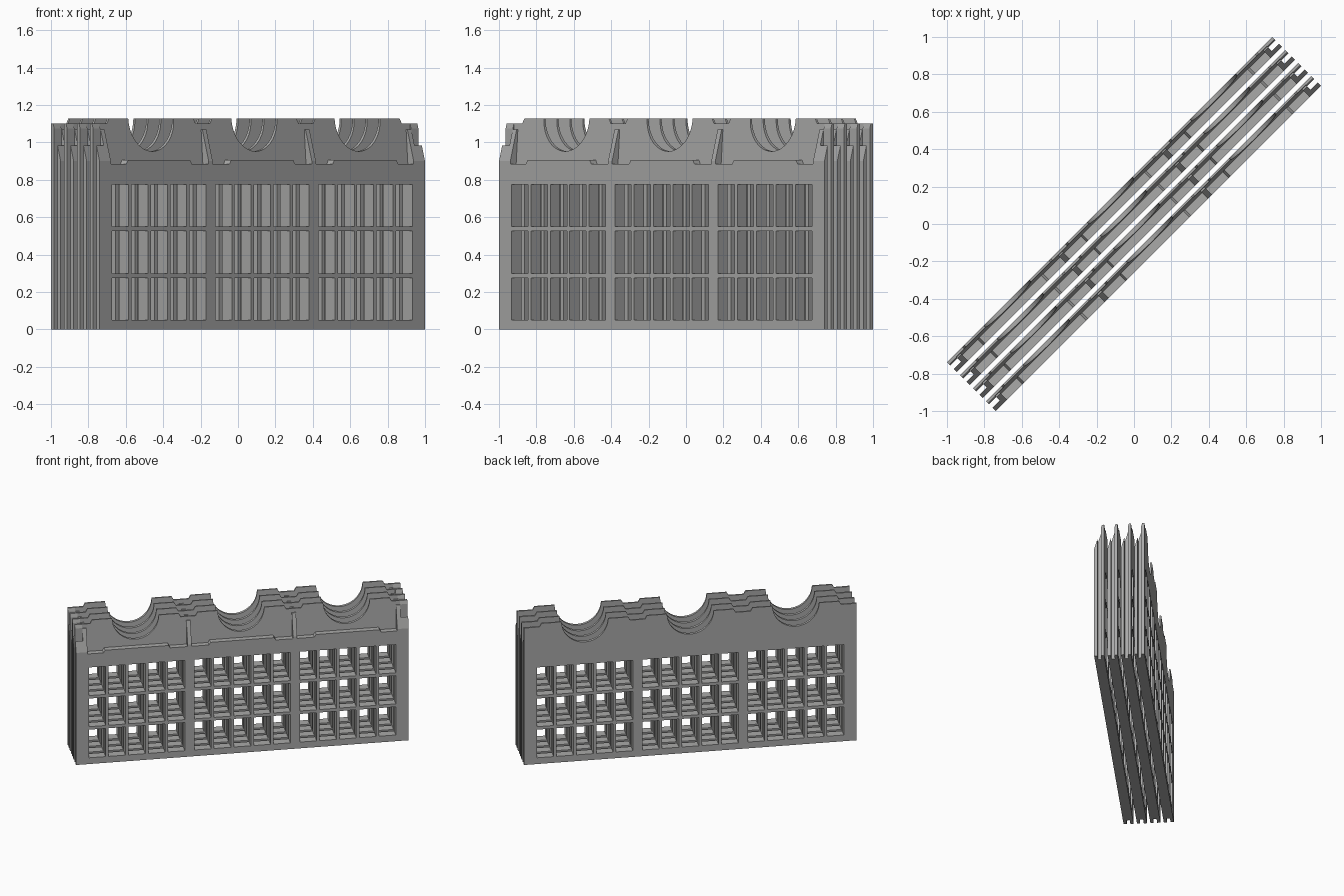
import bpy, bmesh, math
from mathutils import Matrix

cube = bpy.data.objects.get("Cube")
if cube:
    bpy.data.objects.remove(cube, do_unlink=True)

GREY = (0.4, 0.4, 0.395, 1)
mat = bpy.data.materials.new("concrete_grey")
mat.use_nodes = True
mat.diffuse_color = GREY
mat.node_tree.nodes["Principled BSDF"].inputs["Base Color"].default_value = GREY

HALF = 0.0365                  # half thickness of a panel
END, CORE = 1.23, 1.175        # half length with and without the end prongs
PITCH = 0.098                  # distance between panels
LEDGE = 0.885                  # top of the lower body
BAYS = (-0.78, 0, 0.78)


def to_mesh(bm, name):
    bmesh.ops.remove_doubles(bm, verts=bm.verts, dist=1e-5)
    bmesh.ops.recalc_face_normals(bm, faces=bm.faces)
    mesh = bpy.data.meshes.new(name)
    bm.to_mesh(mesh)
    bm.free()
    mesh.materials.append(mat)
    return mesh


def add_prism(bm, start, end):
    """Join two matching outlines into a closed solid."""
    a = [bm.verts.new(p) for p in start]
    b = [bm.verts.new(p) for p in end]
    n = len(a)
    bm.faces.new(a)
    bm.faces.new(b[::-1])
    for i in range(n):
        j = (i + 1) % n
        bm.faces.new((a[i], b[i], b[j], a[j]))


def add_profile(bm, profile, x0, x1):
    add_prism(bm, [(x0, y, z) for y, z in profile], [(x1, y, z) for y, z in profile])


def slope(y):
    return min(1.1, 0.9 + (y + HALF) * 3.5)


# Lower body: a slab with window openings, built on a grid of cells
def lattice():
    xs, zs, open_x, open_z = [-CORE, CORE], [0, LEDGE], [], []
    for bay in BAYS:
        for col in range(-2, 3):
            c = bay + col * 0.1463
            open_x.append((c - 0.062, c + 0.062))
    for row in range(3):
        z = 0.05 + row * 0.25
        open_z.append((z, z + 0.226))
    xs = sorted(xs + [v for pair in open_x for v in pair])
    zs = sorted(zs + [v for pair in open_z for v in pair])
    nx, nz = len(xs) - 1, len(zs) - 1

    def solid(i, k):
        inside = 0 <= i < nx and 0 <= k < nz
        return inside and not (i % 2 and k % 2)

    bm = bmesh.new()

    def quad(*pts):
        bm.faces.new([bm.verts.new(p) for p in pts])

    for i in range(nx):
        for k in range(nz):
            if not solid(i, k):
                continue
            x0, x1, z0, z1 = xs[i], xs[i + 1], zs[k], zs[k + 1]
            for y in (-HALF, HALF):
                quad((x0, y, z0), (x1, y, z0), (x1, y, z1), (x0, y, z1))
            for di, dk, p, q in ((-1, 0, (x0, z0), (x0, z1)), (1, 0, (x1, z0), (x1, z1)),
                                 (0, -1, (x0, z0), (x1, z0)), (0, 1, (x0, z1), (x1, z1))):
                if not solid(i + di, k + dk):
                    quad((p[0], -HALF, p[1]), (q[0], -HALF, q[1]),
                         (q[0], HALF, q[1]), (p[0], HALF, p[1]))
    return to_mesh(bm, "window_lattice")


# Upper wall: thin, tapering upward, with three arch cut-outs and raised caps
def upper_wall():
    outline = [(-CORE, LEDGE - 0.01), (-CORE, 1.1)]
    for bay in BAYS:
        outline += [(bay - 0.335, 1.1), (bay - 0.32, 1.127)]
        for s in range(25):
            a = math.pi * s / 24
            outline.append((bay - 0.172 * math.cos(a), 1.127 - 0.175 * math.sin(a)))
        outline += [(bay + 0.32, 1.127), (bay + 0.335, 1.1)]
    outline += [(CORE, 1.1), (CORE, LEDGE - 0.01)]
    bm = bmesh.new()
    front = [(x, 0.008 + (z - LEDGE) * 0.07, z) for x, z in outline]
    back = [(x, HALF, z) for x, z in outline]
    add_prism(bm, front, back)
    return to_mesh(bm, "arched_wall")


# Raised lip in the middle of each bay's ledge
def ledge_lips():
    bm = bmesh.new()
    for bay in BAYS:
        low, high = LEDGE - 0.005, 0.905
        ends = [(bay - 0.25, low), (bay + 0.25, low), (bay + 0.235, high), (bay - 0.235, high)]
        add_prism(bm, [(x, -HALF, z) for x, z in ends], [(x, 0.02, z) for x, z in ends])
    return to_mesh(bm, "ledge_lips")


# Sloping fins between the bays and at both ends
def fins():
    bm = bmesh.new()
    profile = [(-HALF, LEDGE - 0.01), (-HALF, 0.9), (0.012, slope(0.012)),
               (HALF - 0.005, slope(0.012)), (HALF - 0.005, LEDGE - 0.01)]
    for x in (-1.16, -0.39, 0.39, 1.16):
        add_profile(bm, profile, x - 0.015, x + 0.015)
    return to_mesh(bm, "divider_fins")


# Two prongs at each end, leaving a vertical slot between them
def prongs():
    bm = bmesh.new()
    front = [(-HALF, 0), (-0.013, 0), (-0.013, slope(-0.013)), (-HALF, 0.9)]
    back = [(0.013, 0), (HALF, 0), (HALF, 1.1), (0.021, 1.1), (0.013, slope(0.013))]
    for side in (-1, 1):
        for profile in (front, back):
            add_profile(bm, profile, side * CORE, side * END)
    return to_mesh(bm, "end_prongs")


# Four identical panels standing one behind another on the diagonal
parts = [lattice(), upper_wall(), ledge_lips(), fins(), prongs()]
for n in range(4):
    place = Matrix.Rotation(math.radians(45), 4, "Z") @ Matrix.Translation((0, (n - 1.5) * PITCH, 0))
    for mesh in parts:
        obj = bpy.data.objects.new(f"panel_{n + 1}_{mesh.name}", mesh)
        obj.matrix_world = place
        bpy.context.scene.collection.objects.link(obj)
